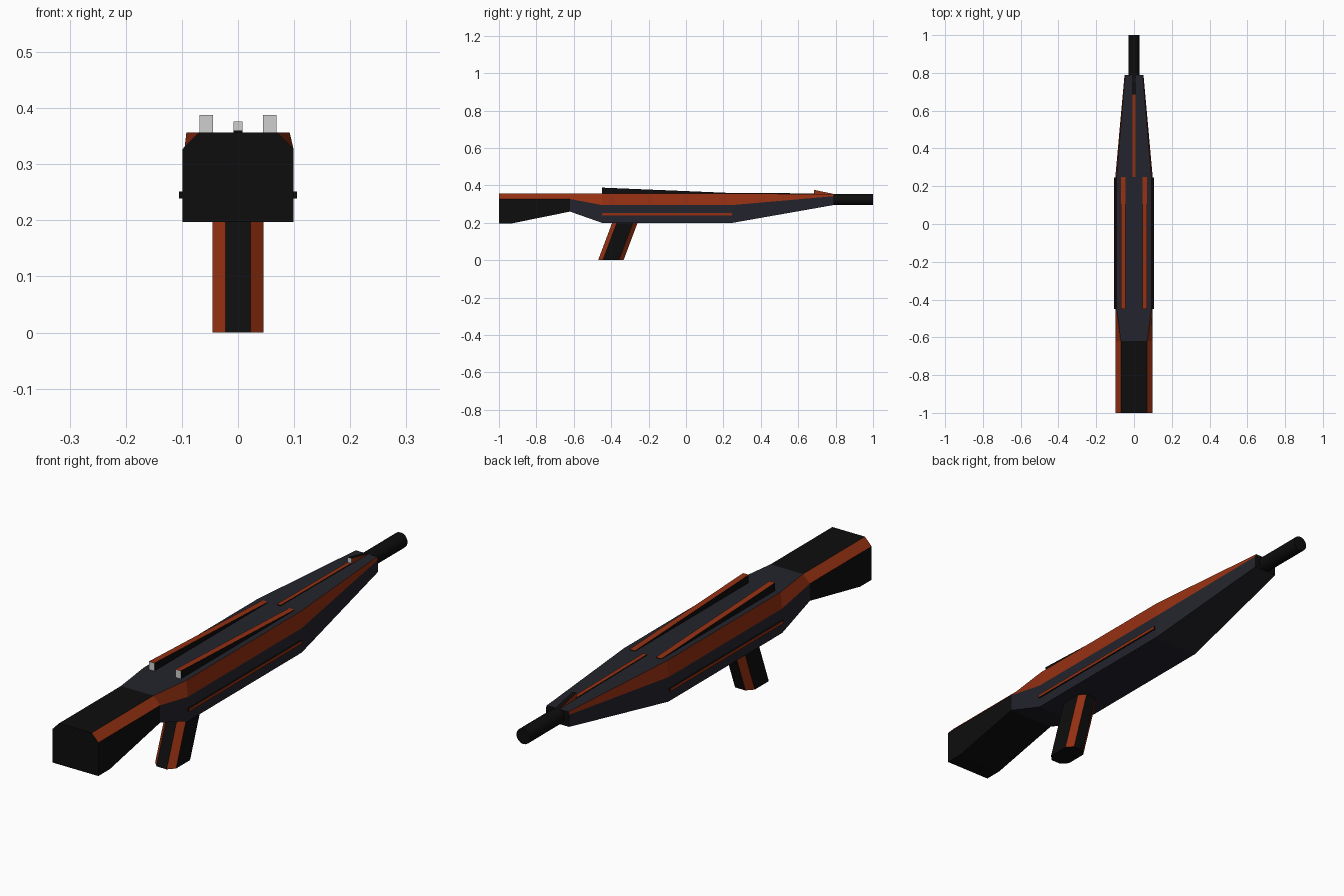
import bpy, bmesh

cube = bpy.data.objects.get("Cube")
if cube:
    bpy.data.objects.remove(cube, do_unlink=True)


def material(name, rgb, rough=0.6):
    m = bpy.data.materials.new(name)
    m.use_nodes = True
    m.diffuse_color = (*rgb, 1)
    bsdf = m.node_tree.nodes["Principled BSDF"]
    bsdf.inputs["Base Color"].default_value = (*rgb, 1)
    bsdf.inputs["Roughness"].default_value = rough
    return m


MATS = [
    material("black", (0.004, 0.004, 0.004)),
    material("dark navy", (0.017, 0.017, 0.026)),
    material("burnt orange", (0.30, 0.03, 0.006)),
    material("light grey", (0.62, 0.62, 0.62)),
]
BLACK, NAVY, ORANGE, GREY = range(4)


def loft(name, rings, sides, caps):
    """Skin rings of points; one colour per ring segment, one per end cap."""
    bm = bmesh.new()
    loops = [[bm.verts.new(p) for p in ring] for ring in rings]
    n = len(sides)
    for a, b in zip(loops, loops[1:]):
        for i, colour in enumerate(sides):
            j = (i + 1) % n
            bm.faces.new((a[i], a[j], b[j], b[i])).material_index = colour
    for loop, colour in zip((loops[0], loops[-1]), caps):
        bm.faces.new(loop).material_index = colour
    bmesh.ops.recalc_face_normals(bm, faces=bm.faces)
    mesh = bpy.data.meshes.new(name)
    bm.to_mesh(mesh)
    bm.free()
    for m in MATS:
        mesh.materials.append(m)
    ob = bpy.data.objects.new(name, mesh)
    bpy.context.collection.objects.link(ob)
    return ob


def hull_ring(y, half, top_half, bottom, shoulder, top):
    """Box section with bevelled upper shoulders."""
    right = [(half, y, bottom), (half, y, shoulder), (top_half, y, top)]
    return right + [(-x, y, z) for x, y, z in reversed(right)]


def bar_ring(x, half, y, bottom, top):
    return [(x - half, y, bottom), (x + half, y, bottom),
            (x + half, y, top), (x - half, y, top)]


# Stock
loft("stock", [
    hull_ring(-1.0, 0.099, 0.07, 0.197, 0.327, 0.357),
    hull_ring(-0.93, 0.099, 0.07, 0.197, 0.327, 0.357),
    hull_ring(-0.62, 0.099, 0.07, 0.26, 0.327, 0.357),
], [BLACK, ORANGE, BLACK, ORANGE, BLACK, BLACK], [BLACK, BLACK])

# Receiver body tapering to the muzzle
loft("receiver_body", [
    hull_ring(-0.62, 0.099, 0.07, 0.26, 0.327, 0.357),
    hull_ring(-0.45, 0.099, 0.092, 0.2, 0.295, 0.357),
    hull_ring(0.25, 0.099, 0.092, 0.2, 0.295, 0.357),
    hull_ring(0.79, 0.05, 0.046, 0.295, 0.342, 0.353),
], [NAVY, ORANGE, NAVY, ORANGE, NAVY, NAVY], [BLACK, BLACK])

# Barrel
bpy.ops.mesh.primitive_cylinder_add(vertices=16, radius=0.03, depth=0.23,
                                    location=(0, 0.885, 0.325),
                                    rotation=(1.5708, 0, 0))
barrel = bpy.context.object
barrel.name = "barrel"
barrel.data.materials.append(MATS[BLACK])
bpy.ops.object.shade_smooth_by_angle()

# Wedge rails on top and trim strips on the flanks
for side, word in ((1, "left"), (-1, "right")):
    x = 0.057 * side
    loft(word + "_top_rail", [
        bar_ring(x, 0.012, -0.45, 0.35, 0.388),
        bar_ring(x, 0.012, 0.25, 0.35, 0.359),
    ], [BLACK, BLACK, ORANGE, BLACK], [GREY, BLACK])
    outer = [BLACK, ORANGE, BLACK, BLACK] if side > 0 else [BLACK, BLACK, BLACK, ORANGE]
    loft(word + "_side_strip", [
        bar_ring(0.1 * side, 0.005, -0.45, 0.239, 0.251),
        bar_ring(0.1 * side, 0.005, 0.245, 0.239, 0.251),
    ], outer, [BLACK, BLACK])

# Centre line strip and front sight
loft("centre_strip", [
    bar_ring(0, 0.008, 0.25, 0.35, 0.36),
    bar_ring(0, 0.008, 0.69, 0.35, 0.357),
], [BLACK, BLACK, ORANGE, BLACK], [BLACK, BLACK])
loft("front_sight", [
    bar_ring(0, 0.008, 0.685, 0.35, 0.376),
    bar_ring(0, 0.008, 0.79, 0.35, 0.354),
], [BLACK, ORANGE, BLACK, ORANGE], [GREY, BLACK])


# Raked eight-sided grip with coloured corner bevels
def grip_ring(y, z):
    w, d, cw, cd = 0.045, 0.068, 0.022, 0.043
    quad = [(w, -cd), (w, cd), (cw, d), (-cw, d),
            (-w, cd), (-w, -cd), (-cw, -d), (cw, -d)]
    return [(px, y + py, z) for px, py in quad]


loft("grip", [grip_ring(-0.402, 0), grip_ring(-0.323, 0.21)],
     [BLACK, ORANGE] * 4, [BLACK, BLACK])
